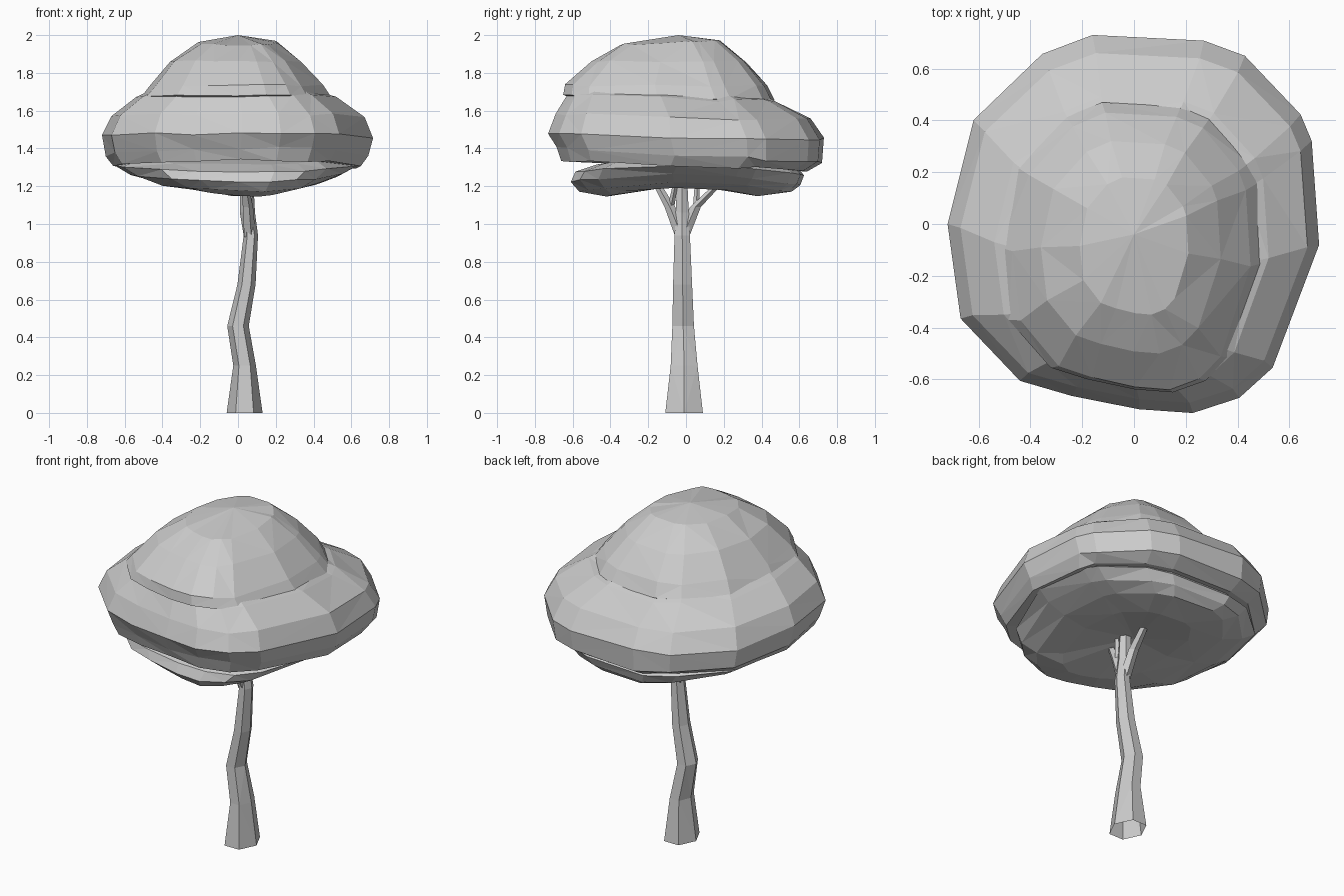
import bpy, bmesh, random
from math import cos, sin, tau

random.seed(4)
if "Cube" in bpy.data.objects:
    bpy.data.objects.remove(bpy.data.objects["Cube"], do_unlink=True)

grey = bpy.data.materials.new("plain grey")
grey.use_nodes = True
tone = (0.6, 0.6, 0.6, 1)
grey.diffuse_color = tone
grey.node_tree.nodes["Principled BSDF"].inputs["Base Color"].default_value = tone

# Irregular foliage outline, stretched to fit each layer
OUTLINE = [(1, -.11), (.96, .44), (.9, .58), (.6, .89), (.38, .97), (-.22, 1),
           (-.49, .9), (-.86, .55), (-1, 0), (-.93, -.5), (-.61, -.83),
           (-.33, -.91), (.03, -.98), (.32, -1), (.57, -.92), (.75, -.76)]


def loft(name, rings, start=None, end=None):
    """Skin a stack of equal rings, closing an end when it has a tip point."""
    bm = bmesh.new()
    rows = [[bm.verts.new(p) for p in ring] for ring in rings]
    n = len(rows[0])
    for a, b in zip(rows, rows[1:]):
        for i in range(n):
            j = (i + 1) % n
            bm.faces.new((a[i], a[j], b[j], b[i]))
    for row, tip in ((rows[0], start), (rows[-1], end)):
        if tip:
            v = bm.verts.new(tip)
            for i in range(n):
                bm.faces.new((row[i], row[(i + 1) % n], v))
    bmesh.ops.triangulate(bm, faces=bm.faces[:])
    bmesh.ops.recalc_face_normals(bm, faces=bm.faces[:])
    mesh = bpy.data.meshes.new(name)
    bm.to_mesh(mesh)
    bm.free()
    mesh.materials.append(grey)
    obj = bpy.data.objects.new(name, mesh)
    bpy.context.collection.objects.link(obj)


def foliage(name, layers, bottom, top, wobble, arch=0):
    """Each layer: left, right, front, back extents, height at front and back.
    Arch lifts the two sides above the front and back."""
    rings = []
    for x0, x1, y0, y1, zf, zb in layers:
        ring = []
        for u, v in OUTLINE:
            x = (x0 + x1) / 2 + u * (x1 - x0) / 2
            y = (y0 + y1) / 2 + v * (y1 - y0) / 2
            z = zf + (zb - zf) * (v + 1) / 2 + arch * (1 - v * v)
            ring.append((x, y, z + random.uniform(-wobble, wobble)))
        rings.append(ring)
    loft(name, rings, bottom, top)


def limb(name, path, sides=6):
    """Each path point: x, y, z, half width, half depth."""
    rings = [[(x + rx * cos(tau * i / sides), y + ry * sin(tau * i / sides), z)
              for i in range(sides)] for x, y, z, rx, ry in path]
    loft(name, rings, end=path[-1][:3])


# Canopy in three overlapping masses
foliage("lower_foliage", [
    (-.25, .30, -.42, .39, 1.15, 1.15),
    (-.43, .44, -.565, .56, 1.175, 1.17),
    (-.57, .55, -.61, .605, 1.225, 1.205),
    (-.655, .63, -.585, .625, 1.275, 1.26),
    (-.55, .55, -.47, .56, 1.31, 1.33)], (0, 0, 1.21), (0, 0, 1.4), .006, .045)
foliage("middle_foliage", [
    (-.50, .52, -.42, .45, 1.35, 1.29),
    (-.66, .65, -.66, .64, 1.34, 1.285),
    (-.70, .69, -.685, .72, 1.40, 1.325),
    (-.72, .715, -.73, .73, 1.475, 1.45),
    (-.67, .67, -.69, .66, 1.58, 1.55),
    (-.54, .52, -.63, .49, 1.68, 1.645),
    (-.47, .45, -.60, .42, 1.715, 1.68)], (0, 0, 1.35), (0, 0, 1.74), .01)
foliage("upper_foliage", [
    (-.48, .46, -.61, .42, 1.665, 1.63),
    (-.52, .495, -.65, .47, 1.68, 1.655),
    (-.47, .45, -.64, .43, 1.735, 1.73),
    (-.36, .335, -.50, .32, 1.86, 1.86),
    (-.21, .21, -.35, .18, 1.95, 1.97)], (0, 0, 1.66), (0, -.04, 2.0), .006)

# Crooked trunk with a flared, open foot
limb("trunk", [
    (.035, -.01, 0, .095, .115), (.035, -.01, .25, .06, .082),
    (.0, -.015, .46, .057, .066), (.045, -.018, .68, .048, .058),
    (.068, -.02, .94, .038, .047), (.05, -.02, 1.06, .04, .04),
    (.045, -.02, 1.25, .035, .03)])

# Branches spreading into the canopy
for name, mid, tip in (
        ("front_branch", (.05, -.085, 1.09), (.03, -.17, 1.24)),
        ("back_branch", (.05, .05, 1.09), (.06, .20, 1.24))):
    limb(name, [(.06, -.02, .93, .034, .038), (*mid, .03, .03),
                (*tip, .018, .02)], 5)
for name, foot, tip in (
        ("front_twig", (.05, -.08, 1.09), (.08, -.05, 1.24)),
        ("back_twig", (.05, .055, 1.09), (.0, .06, 1.24))):
    limb(name, [(*foot, .018, .018), (*tip, .012, .012)], 4)
